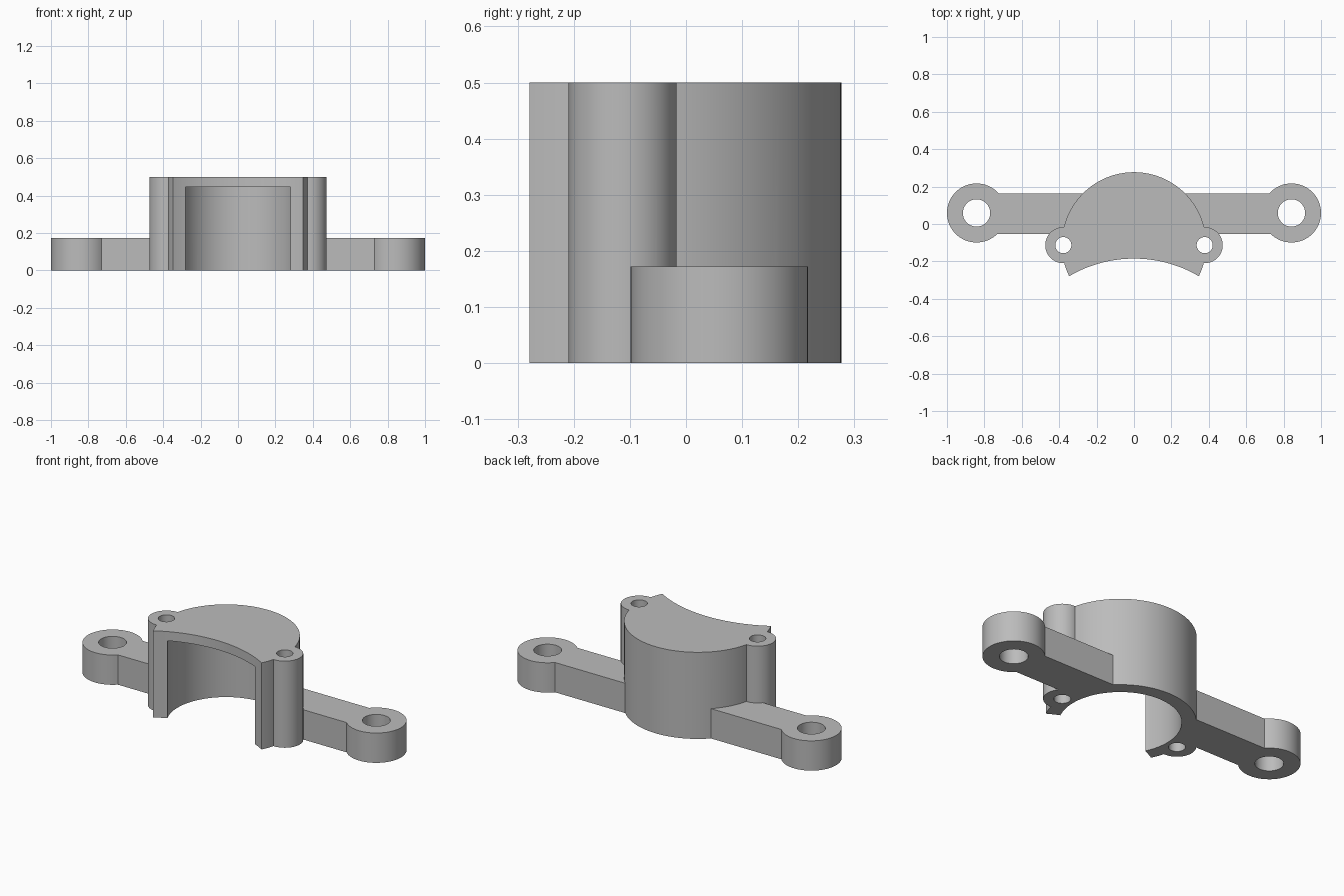
import bpy
import math

cube = bpy.data.objects.get("Cube")
if cube:
    bpy.data.objects.remove(cube, do_unlink=True)

grey = bpy.data.materials.new("plain grey")
grey.use_nodes = True
COLOUR = (0.5, 0.5, 0.5, 1)
grey.diffuse_color = COLOUR
grey.node_tree.nodes["Principled BSDF"].inputs["Base Color"].default_value = COLOUR

HEIGHT = 0.5        # housing and screw bosses
ARM_HEIGHT = 0.172  # mounting arms and ears
CENTRE_Y = -0.109   # axis of the housing
EAR = (0.842, 0.059)
BOSS = (0.378, -0.113)


def cylinder(name, x, y, radius, z0, z1, sides=64):
    bpy.ops.mesh.primitive_cylinder_add(vertices=sides, radius=radius, depth=z1 - z0,
                                        location=(x, y, (z0 + z1) / 2))
    obj = bpy.context.object
    obj.name = name
    obj.data.materials.append(grey)
    return obj


def box(name, x0, x1, y0, y1, z0, z1):
    bpy.ops.mesh.primitive_cube_add(size=1, location=((x0 + x1) / 2, (y0 + y1) / 2, (z0 + z1) / 2))
    obj = bpy.context.object
    obj.name = name
    obj.scale = (x1 - x0, y1 - y0, z1 - z0)
    bpy.ops.object.transform_apply(location=False, rotation=False, scale=True)
    obj.data.materials.append(grey)
    return obj


def combine(base, tool, operation):
    """Apply a boolean to base and discard the tool."""
    mod = base.modifiers.new(operation.title(), "BOOLEAN")
    mod.operation = operation
    mod.solver = "EXACT"
    mod.object = tool
    bpy.context.view_layer.objects.active = base
    bpy.ops.object.modifier_apply(modifier=mod.name)
    bpy.data.objects.remove(tool, do_unlink=True)


# Round housing with a crossbar, ears and screw bosses
bracket = cylinder("housing_bracket", 0, CENTRE_Y, 0.386, 0, HEIGHT, 128)
combine(bracket, box("arms", -EAR[0], EAR[0], -0.053, 0.163, 0, ARM_HEIGHT), "UNION")
for side in (-1, 1):
    combine(bracket, cylinder("ear", side * EAR[0], EAR[1], 0.158, 0, ARM_HEIGHT), "UNION")
    combine(bracket, cylinder("boss", side * BOSS[0], BOSS[1], 0.0965, 0, HEIGHT), "UNION")

# Inner cavity, open below and in front, and the concave front
combine(bracket, cylinder("cavity", 0, CENTRE_Y, 0.311, -0.1, 0.447, 128), "DIFFERENCE")
combine(bracket, cylinder("front_curve", 0, -0.87, 0.685, -0.2, 0.7, 256), "DIFFERENCE")

# Screw holes
for side in (-1, 1):
    combine(bracket, cylinder("ear_hole", side * EAR[0], EAR[1], 0.073, -0.1, 0.3), "DIFFERENCE")
    combine(bracket, cylinder("boss_hole", side * BOSS[0], BOSS[1], 0.043, -0.1, 0.6), "DIFFERENCE")

bpy.ops.object.select_all(action="DESELECT")
bracket.select_set(True)
bpy.context.view_layer.objects.active = bracket
bpy.ops.object.shade_smooth_by_angle(angle=math.radians(25))
